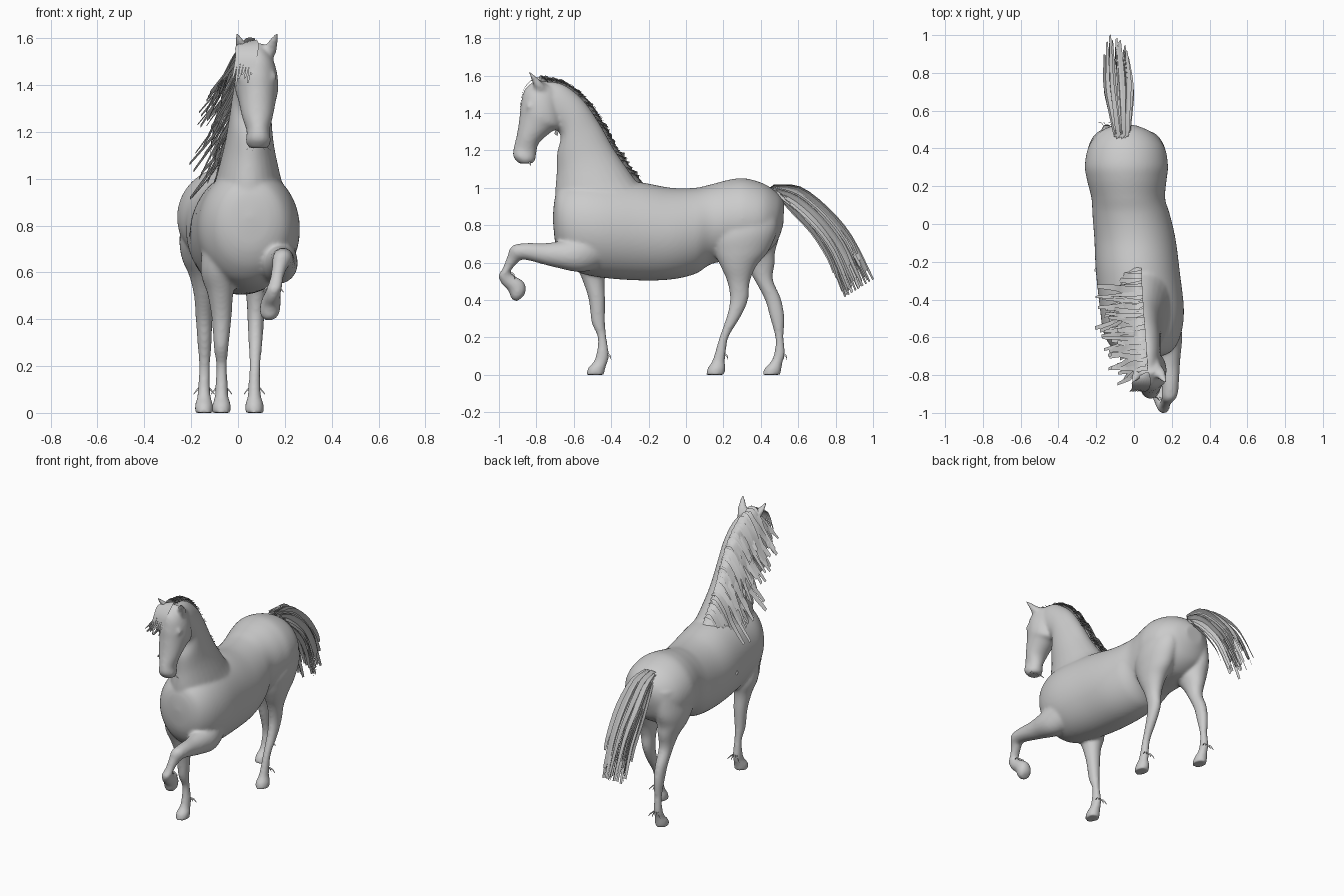
import bpy, bmesh, math, random
from mathutils import Vector

random.seed(4)


def spline(pts, steps):
    """Catmull-Rom through tuples of any length."""
    pts = [Vector(p) for p in pts]
    out = []
    for i in range(len(pts) - 1):
        a, b, c, d = pts[max(i - 1, 0)], pts[i], pts[i + 1], pts[min(i + 2, len(pts) - 1)]
        for k in range(steps):
            t = k / steps
            out.append(0.5 * (2 * b + (c - a) * t + (2 * a - 5 * b + 4 * c - d) * t * t
                              + (3 * b - a - 3 * c + d) * t ** 3))
    return out + [pts[-1]]


def loft(bm, rings, sides=28, steps=5):
    """Ring = centre x, half width, then the (y, z) of both outline edges seen from the side."""
    part = bmesh.new()
    loops = []
    for x, hw, y1, z1, y2, z2 in spline(rings, steps):
        loop = []
        for k in range(sides):
            a = 2 * math.pi * k / sides
            c, s = math.cos(a) / 2, math.sin(a)
            loop.append(part.verts.new((x + hw * s, (y1 + y2) / 2 + (y1 - y2) * c,
                                        (z1 + z2) / 2 + (z1 - z2) * c)))
        loops.append(loop)
    for p, q in zip(loops, loops[1:]):
        for k in range(sides):
            n = (k + 1) % sides
            part.faces.new((p[k], p[n], q[n], q[k]))
    part.faces.new(loops[0])
    part.faces.new(loops[-1])
    bmesh.ops.recalc_face_normals(part, faces=part.faces)
    mesh = bpy.data.meshes.new("part")
    part.to_mesh(mesh)
    part.free()
    bm.from_mesh(mesh)
    bpy.data.meshes.remove(mesh)


def ribbon(bm, path, width, across):
    """Flat hair strand, narrowing at the tip."""
    pts = spline(path, 3)
    across = Vector(across).normalized()
    pairs = []
    for i, p in enumerate(pts):
        w = width / 2 * (1 - 0.6 * (i / (len(pts) - 1)) ** 2)
        pairs.append((bm.verts.new(p - across * w), bm.verts.new(p + across * w)))
    for (a, b), (c, d) in zip(pairs, pairs[1:]):
        bm.faces.new((a, b, d, c))


def finish(name, bm):
    mesh = bpy.data.meshes.new(name)
    bm.to_mesh(mesh)
    bm.free()
    mesh.shade_smooth()
    obj = bpy.data.objects.new(name, mesh)
    bpy.context.collection.objects.link(obj)
    return obj


body = bmesh.new()
# Torso from chest to rump
loft(body, [(.05, .02, -.712, .84, -.708, .78), (.05, .10, -.702, .94, -.695, .69),
            (.05, .16, -.67, 1.0, -.655, .61),
            (.045, .205, -.58, 1.04, -.58, .55), (.042, .222, -.45, 1.045, -.45, .52),
            (.02, .222, -.25, 1.03, -.25, .505), (.005, .215, -.08, 1.0, -.08, .51),
            (-.015, .205, .05, 1.0, .05, .54), (-.03, .195, .14, 1.02, .13, .59),
            (-.038, .21, .24, 1.045, .22, .61), (-.04, .22, .32, 1.05, .30, .62),
            (-.04, .20, .42, 1.02, .40, .64), (-.045, .14, .49, .97, .48, .70),
            (-.05, .06, .525, .92, .52, .80)], 64, 8)
# Neck, flaring into the shoulders
loft(body, [(.045, .16, -.24, .92, -.64, .70), (.045, .162, -.23, .99, -.695, .82),
            (.045, .137, -.28, 1.055, -.70, .96), (.048, .106, -.38, 1.20, -.692, 1.08),
            (.053, .09, -.46, 1.34, -.69, 1.18), (.06, .08, -.55, 1.47, -.67, 1.27),
            (.07, .07, -.66, 1.555, -.70, 1.32), (.077, .06, -.77, 1.57, -.74, 1.35)])
# Head
loft(body, [(.08, .05, -.79, 1.585, -.68, 1.50), (.08, .085, -.86, 1.53, -.665, 1.38),
            (.08, .092, -.883, 1.45, -.67, 1.32), (.082, .082, -.89, 1.38, -.71, 1.305),
            (.083, .066, -.903, 1.29, -.785, 1.24), (.086, .049, -.92, 1.22, -.80, 1.185),
            (.087, .054, -.925, 1.17, -.805, 1.15), (.087, .04, -.895, 1.13, -.82, 1.13)])
# Ears and eyes, mirrored about the head
for s in (1, -1):
    cx = .08
    loft(body, [(cx + s * .045, .03, -.81, 1.51, -.74, 1.53), (cx + s * .06, .03, -.82, 1.56, -.77, 1.565),
                (cx + s * .085, .008, -.845, 1.62, -.83, 1.62)], 12)
    loft(body, [(cx + s * .070, .006, -.85, 1.455, -.82, 1.455), (cx + s * .072, .014, -.855, 1.435, -.81, 1.435),
                (cx + s * .070, .006, -.85, 1.41, -.82, 1.41)], 12)
# Standing front leg
loft(body, [(-.06, .08, -.63, .78, -.42, .78), (-.08, .08, -.60, .62, -.42, .60),
            (-.075, .055, -.555, .51, -.435, .50), (-.07, .042, -.52, .40, -.432, .40),
            (-.072, .031, -.505, .28, -.432, .27), (-.07, .023, -.472, .20, -.425, .20),
            (-.07, .027, -.478, .12, -.412, .11), (-.07, .029, -.495, .07, -.418, .07),
            (-.07, .039, -.525, .035, -.43, .04), (-.07, .041, -.533, 0, -.437, 0)])
# Raised front leg
loft(body, [(.13, .10, -.48, .84, -.40, .60), (.165, .09, -.62, .735, -.55, .55),
            (.185, .06, -.74, .705, -.70, .575), (.192, .046, -.85, .705, -.835, .61),
            (.188, .042, -.93, .69, -.88, .615), (.176, .032, -.957, .63, -.897, .60),
            (.165, .029, -.980, .57, -.922, .575), (.157, .032, -1.003, .53, -.938, .548),
            (.148, .034, -.985, .485, -.918, .53), (.14, .042, -.952, .452, -.867, .497),
            (.135, .043, -.932, .405, -.855, .455), (.133, .025, -.905, .392, -.868, .42)])
# Hind legs
loft(body, [(.06, .09, .20, .90, .48, .90), (.078, .10, .14, .75, .49, .78),
            (.082, .085, .15, .66, .44, .66), (.085, .064, .185, .58, .375, .58),
            (.08, .045, .22, .50, .34, .49), (.076, .036, .235, .41, .332, .40),
            (.075, .031, .22, .32, .292, .31), (.072, .024, .178, .20, .227, .20),
            (.07, .026, .155, .12, .213, .11), (.07, .029, .138, .07, .207, .07),
            (.07, .039, .115, .035, .212, .04), (.07, .041, .107, 0, .205, 0)])
loft(body, [(-.14, .09, .20, .90, .50, .90), (-.155, .095, .19, .75, .50, .75),
            (-.155, .085, .25, .66, .477, .66), (-.15, .06, .32, .58, .475, .60),
            (-.146, .043, .37, .50, .465, .51), (-.145, .036, .422, .40, .507, .41),
            (-.143, .031, .448, .31, .526, .31), (-.143, .024, .477, .20, .522, .20),
            (-.145, .026, .472, .12, .53, .11), (-.145, .029, .453, .07, .517, .07),
            (-.145, .038, .42, .035, .512, .04), (-.145, .04, .407, 0, .505, 0)])
# Blend all the body parts into one skin
obj = finish("horse_body", body)
rem = obj.modifiers.new("blend", 'REMESH')
rem.mode = 'VOXEL'
rem.voxel_size = .009
rem.use_smooth_shade = True
smooth = obj.modifiers.new("soften", 'SMOOTH')
smooth.factor = .5
smooth.iterations = 10

# Mane falling to one side of the neck, shorter towards the ears
mane = bmesh.new()
crest = spline([(.03, -.25, 1.035), (.035, -.37, 1.205), (.04, -.45, 1.345),
                (.047, -.54, 1.475), (.055, -.65, 1.557), (.063, -.76, 1.578)], 8)
for i, p in enumerate(crest):
    for row in range(2):
        f = random.uniform(.75, 1.15) * (1 - .3 * (i / len(crest)) ** 2)
        dy = random.uniform(-.08, .03)
        path = [(p.x + .01, p.y + .005, p.z + .003), (p.x - .03, p.y + dy * .2, p.z + .004),
                (p.x - .09 * f, p.y + dy * .5, p.z - .065 * f),
                (p.x - .135 * f, p.y + dy, p.z - .15 * f),
                (p.x - random.uniform(.15, .23) * f, p.y + dy * 1.4, p.z - .26 * f)]
        ribbon(mane, path, random.uniform(.035, .055), (0, 1, random.uniform(-1.3, -.2)))
finish("mane", mane)

# Forelock lying along the forehead
forelock = bmesh.new()
for i in range(7):
    x = .075 - i * .013
    ribbon(forelock, [(.07, -.785, 1.592), (x + .005, -.83, 1.572), (x, -.868, 1.525),
                      (x - .012, -.882, 1.46), (x - .02, -.888, 1.41 + random.uniform(-.02, .04))],
           .018, (1, 0, .2))
finish("forelock", forelock)

# Tail
tail = bmesh.new()
upper = [Vector(p) for p in ((.46, 1.01), (.60, 1.0), (.75, .89), (.88, .74), (1.0, .51))]
lower = [Vector(p) for p in ((.50, .96), (.58, .87), (.68, .76), (.76, .63), (.84, .41))]
for i in range(44):
    t, side = i / 43, random.uniform(-1, 1)
    path = []
    for k, (u, l) in enumerate(zip(upper, lower)):
        q = u.lerp(l, t)
        path.append((-.065 - .008 * k + side * (.035 + .025 * min(k, 2) - .006 * k), q.x, q.y))
    if i % 5:
        path[-1] = Vector(path[-1]).lerp(Vector(path[-2]), random.uniform(0, .7))
    ribbon(tail, path, .035, (random.uniform(-1, 1), .7, .5))
finish("tail", tail)

# Fetlock hair and chin whiskers
tufts = bmesh.new()
for x, y, z in ((-.07, -.415, .10), (.07, .21, .10), (-.145, .525, .10), (.15, -.93, .535)):
    for s in (-1, -.4, .4, 1):
        ribbon(tufts, [(x + s * .015, y - .005, z + .01), (x + s * .028, y + .01, z),
                       (x + s * .045, y + .015, z - .02)], .012, (0, .3, 1))
for s in (-1, -.5, 0, .5, 1):
    ribbon(tufts, [(.087 + s * .03, -.84, 1.145), (.087 + s * .042, -.835, 1.13),
                   (.087 + s * .055, -.83, 1.12)], .01, (0, 1, .2))
finish("hair_tufts", tufts)
